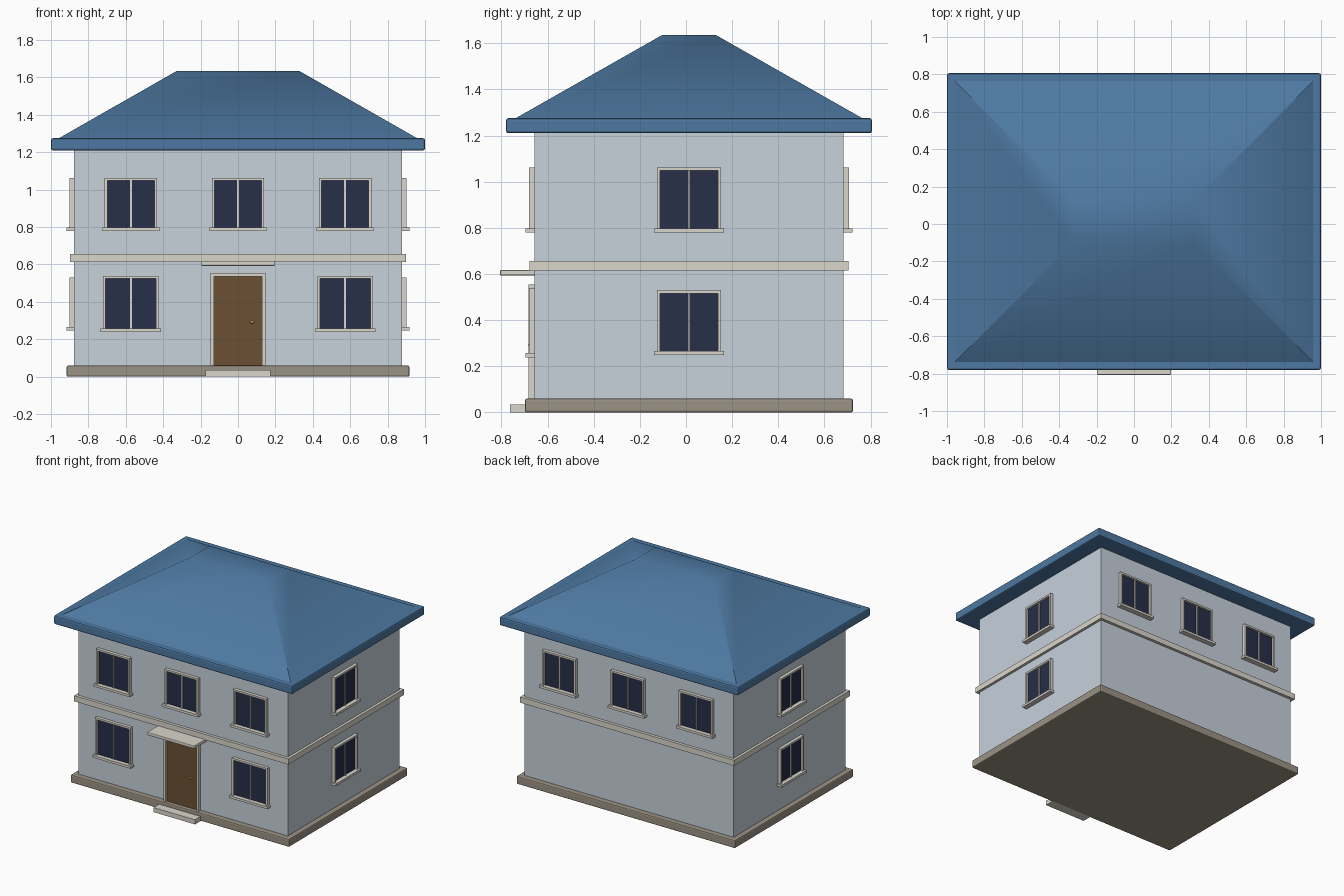
import bpy, bmesh
from math import radians
from mathutils import Matrix, Vector

if "Cube" in bpy.data.objects:
    bpy.data.objects.remove(bpy.data.objects["Cube"])

YC = 0.013                     # centre of the house in y
WX, WY = 0.877, 0.67           # wall half sizes


def mat(name, rgb):
    m = bpy.data.materials.new(name)
    m.diffuse_color = (*rgb, 1)
    m.use_nodes = True
    m.node_tree.nodes["Principled BSDF"].inputs["Base Color"].default_value = m.diffuse_color
    return m


WALL = mat("wall_paint", (0.57, 0.64, 0.71))
ROOF = mat("roof_blue", (0.075, 0.19, 0.36))
TRIM = mat("trim_cream", (0.70, 0.67, 0.60))
STONE = mat("base_stone", (0.33, 0.29, 0.23))
GLASS = mat("window_glass", (0.02, 0.028, 0.065))
WOOD = mat("door_wood", (0.15, 0.08, 0.033))
BRASS = mat("brass", (0.6, 0.4, 0.08))


def finish(name, bm, material):
    me = bpy.data.meshes.new(name)
    bmesh.ops.recalc_face_normals(bm, faces=bm.faces)
    bm.to_mesh(me)
    bm.free()
    me.materials.append(material)
    ob = bpy.data.objects.new(name, me)
    bpy.context.collection.objects.link(ob)
    return ob


def add_box(bm, lo, hi, bevel=0.0, xf=Matrix()):
    lo, hi = Vector(lo), Vector(hi)
    m = xf @ Matrix.Translation((lo + hi) / 2) @ Matrix.Diagonal((*(hi - lo), 1))
    r = bmesh.ops.create_cube(bm, size=1, matrix=m)
    if bevel:
        edges = list({e for v in r["verts"] for e in v.link_edges})
        bmesh.ops.bevel(bm, geom=edges, offset=bevel, segments=2,
                        profile=0.5, affect='EDGES')


def box(name, lo, hi, material, bevel=0.0):
    bm = bmesh.new()
    add_box(bm, lo, hi, bevel)
    return finish(name, bm, material)


def slab(name, hx, hy, z0, z1, material, bevel=0.0):
    return box(name, (-hx, YC - hy, z0), (hx, YC + hy, z1), material, bevel)


# Main body
slab("base", 0.916, 0.71, 0, 0.06, STONE, 0.008)
slab("walls", WX, WY, 0.05, 1.22, WALL)
slab("floor_band", 0.897, 0.692, 0.614, 0.657, TRIM)
slab("roof_eave", 1.0, 0.793, 1.21, 1.275, ROOF, 0.01)

# Hipped roof: a frustum with a narrow flat top
bm = bmesh.new()
loops = [[bm.verts.new((sx * hx, YC + sy * hy, z))
          for sx, sy in ((-1, -1), (1, -1), (1, 1), (-1, 1))]
         for hx, hy, z in ((0.967, 0.76, 1.27), (0.327, 0.117, 1.635))]
for ring in loops:
    bm.faces.new(ring)
for i in range(4):
    j = (i + 1) % 4
    bm.faces.new((loops[0][i], loops[0][j], loops[1][j], loops[1][i]))
roof = finish("roof", bm, ROOF)
bpy.context.view_layer.objects.active = roof
roof.select_set(True)
bpy.ops.object.shade_smooth_by_angle(angle=radians(35))
roof.select_set(False)


# Wall frames: local x runs along the wall, local -y points outwards
def side(angle, dist):
    return (Matrix.Translation((0, YC, 0)) @ Matrix.Rotation(radians(angle), 4, 'Z')
            @ Matrix.Translation((0, -dist, 0)))


SIDES = {"front": side(0, WY), "right": side(90, WX),
         "back": side(180, WY), "left": side(270, WX)}


def window(name, wall, u, w, z0, z1):
    xf, h, t = SIDES[wall], w / 2, 0.014
    bm = bmesh.new()
    add_box(bm, (u - h, -0.008, z0), (u + h, 0.01, z1), xf=xf)
    finish(name + "_glass", bm, GLASS)
    bm = bmesh.new()
    for s in (-1, 1):                                     # jambs
        a, b = sorted((u + s * h, u + s * (h + t)))
        add_box(bm, (a, -0.024, z0), (b, 0.01, z1), xf=xf)
    add_box(bm, (u - h - t, -0.024, z1), (u + h + t, 0.01, z1 + t), xf=xf)
    add_box(bm, (u - 0.005, -0.016, z0), (u + 0.005, 0.01, z1), xf=xf)
    finish(name + "_frame", bm, TRIM)
    bm = bmesh.new()
    add_box(bm, (u - h - 0.026, -0.039, z0 - 0.018), (u + h + 0.026, 0.01, z0), xf=xf)
    finish(name + "_sill", bm, TRIM)


# Upper windows front and back, lower front pair, side windows
for wall in ("front", "back"):
    for i, u in enumerate((-0.573, 0, 0.573)):
        window(f"{wall}_upper_window_{i + 1}", wall, u, 0.252, 0.797, 1.048)
for i, u in enumerate((-0.573, 0.573)):
    window(f"front_lower_window_{i + 1}", "front", u, 0.27, 0.257, 0.525)
for wall in ("left", "right"):
    window(wall + "_upper_window", wall, 0, 0.25, 0.797, 1.048)
    window(wall + "_lower_window", wall, 0, 0.25, 0.266, 0.516)

# Door with frame, knob, step and canopy
F = YC - WY
box("door", (-0.128, F - 0.012, 0.05), (0.128, F + 0.01, 0.536), WOOD)
bm = bmesh.new()
for s in (-1, 1):
    a, b = sorted((s * 0.128, s * 0.147))
    add_box(bm, (a, F - 0.025, 0.05), (b, F + 0.01, 0.536))
add_box(bm, (-0.147, F - 0.025, 0.536), (0.147, F + 0.01, 0.554))
finish("door_frame", bm, TRIM)
bm = bmesh.new()
bmesh.ops.create_uvsphere(bm, u_segments=12, v_segments=8, radius=0.009,
                          matrix=Matrix.Translation((0.077, F - 0.018, 0.292)))
finish("door_knob", bm, BRASS)
box("door_step", (-0.174, -0.763, 0), (0.174, -0.66, 0.035), TRIM)
box("door_canopy", (-0.198, -0.806, 0.593), (0.198, F + 0.01, 0.617), TRIM, 0.005)
